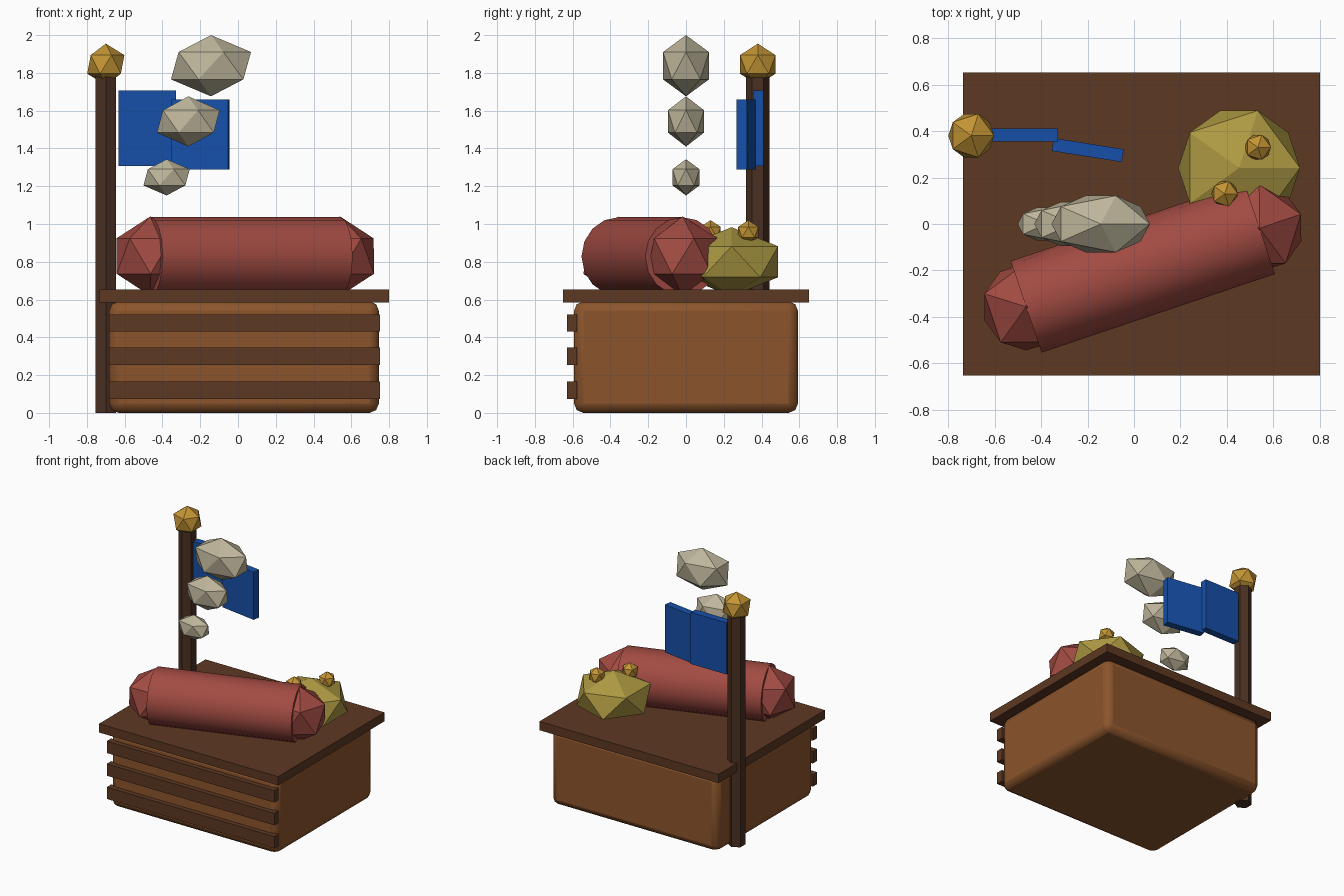
import bpy
from math import radians, cos, sin

if "Cube" in bpy.data.objects:
    bpy.data.objects.remove(bpy.data.objects["Cube"])


def material(name, rgb):
    m = bpy.data.materials.new(name)
    m.diffuse_color = (*rgb, 1)
    m.use_nodes = True
    m.node_tree.nodes["Principled BSDF"].inputs["Base Color"].default_value = m.diffuse_color
    return m


WOOD = material("crate_wood", (0.26, 0.09, 0.025))
DARK = material("dark_wood", (0.11, 0.04, 0.016))
POLE = material("pole_wood", (0.07, 0.03, 0.016))
RED = material("red_cloth", (0.36, 0.07, 0.055))
BLUE = material("blue_cloth", (0.008, 0.08, 0.4))
GOLD = material("gold", (0.55, 0.3, 0.035))
OLIVE = material("olive", (0.42, 0.32, 0.055))
GREY = material("pale_smoke", (0.52, 0.47, 0.33))


def finish(name, mat):
    o = bpy.context.object
    o.name = name
    o.data.materials.append(mat)
    return o


def box(name, centre, size, mat, turn=0):
    bpy.ops.mesh.primitive_cube_add(size=1, location=centre, rotation=(0, 0, radians(turn)))
    o = finish(name, mat)
    o.scale = size
    bpy.ops.object.transform_apply(location=False, rotation=False, scale=True)
    return o


def ball(name, centre, radii, mat, turn=0):
    bpy.ops.mesh.primitive_ico_sphere_add(subdivisions=1, radius=1, location=centre,
                                          rotation=(0, 0, radians(turn)))
    o = finish(name, mat)
    o.scale = radii
    return o


# Crate with softened edges, lid and front slats
crate = box("crate_body", (0.032, 0, 0.295), (1.428, 1.186, 0.59), WOOD)
bev = crate.modifiers.new("bevel", "BEVEL")
bev.width = 0.05
bev.segments = 2
bpy.ops.object.shade_smooth_by_angle(angle=radians(50))
box("lid", (0.033, 0, 0.618), (1.535, 1.304, 0.068), DARK)
for i, z in enumerate((0.12, 0.30, 0.476)):
    box(f"front_slat_{i + 1}", (0.034, -0.603, z), (1.436, 0.054, 0.092), DARK)

# Flag pole with finial
bpy.ops.mesh.primitive_cylinder_add(vertices=6, radius=0.063, depth=1.8, location=(-0.70, 0.38, 0.9))
finish("flag_pole", POLE)
ball("pole_finial", (-0.70, 0.38, 1.845), (0.11, 0.11, 0.11), GOLD)

# Two flag panels
box("flag_inner", (-0.48, 0.382, 1.507), (0.305, 0.056, 0.40), BLUE)
box("flag_outer", (-0.199, 0.318, 1.473), (0.305, 0.056, 0.37), BLUE, -9)

# Rolled bundle with faceted ends
TURN, HALF, CX, CY = 18.6, 0.53, 0.038, -0.187
bpy.ops.mesh.primitive_cylinder_add(vertices=16, radius=0.208, depth=2 * HALF, location=(CX, CY, 0.828),
                                    rotation=(0, radians(90), radians(TURN)))
finish("bundle_roll", RED)
bpy.ops.object.shade_smooth_by_angle(angle=radians(35))
for side, s in (("left", -1), ("right", 1)):
    ball(f"bundle_end_{side}",
         (CX + s * HALF * cos(radians(TURN)), CY + s * HALF * sin(radians(TURN)), 0.83),
         (0.21, 0.21, 0.21), RED, TURN)

# Squat sack with two knobs
ball("sack", (0.452, 0.241, 0.80), (0.293, 0.29, 0.183), OLIVE)
for i, (x, y) in enumerate(((0.533, 0.33), (0.39, 0.13))):
    ball(f"sack_knob_{i + 1}", (x, y, 0.957), (0.063, 0.063, 0.063), GOLD)

# Rising smoke puffs
for i, (x, z, radii) in enumerate((
        (-0.378, 1.247, (0.137, 0.084, 0.096)),
        (-0.263, 1.543, (0.186, 0.112, 0.133)),
        (-0.143, 1.838, (0.237, 0.143, 0.162)))):
    ball(f"smoke_puff_{i + 1}", (x, 0, z), radii, GREY)
